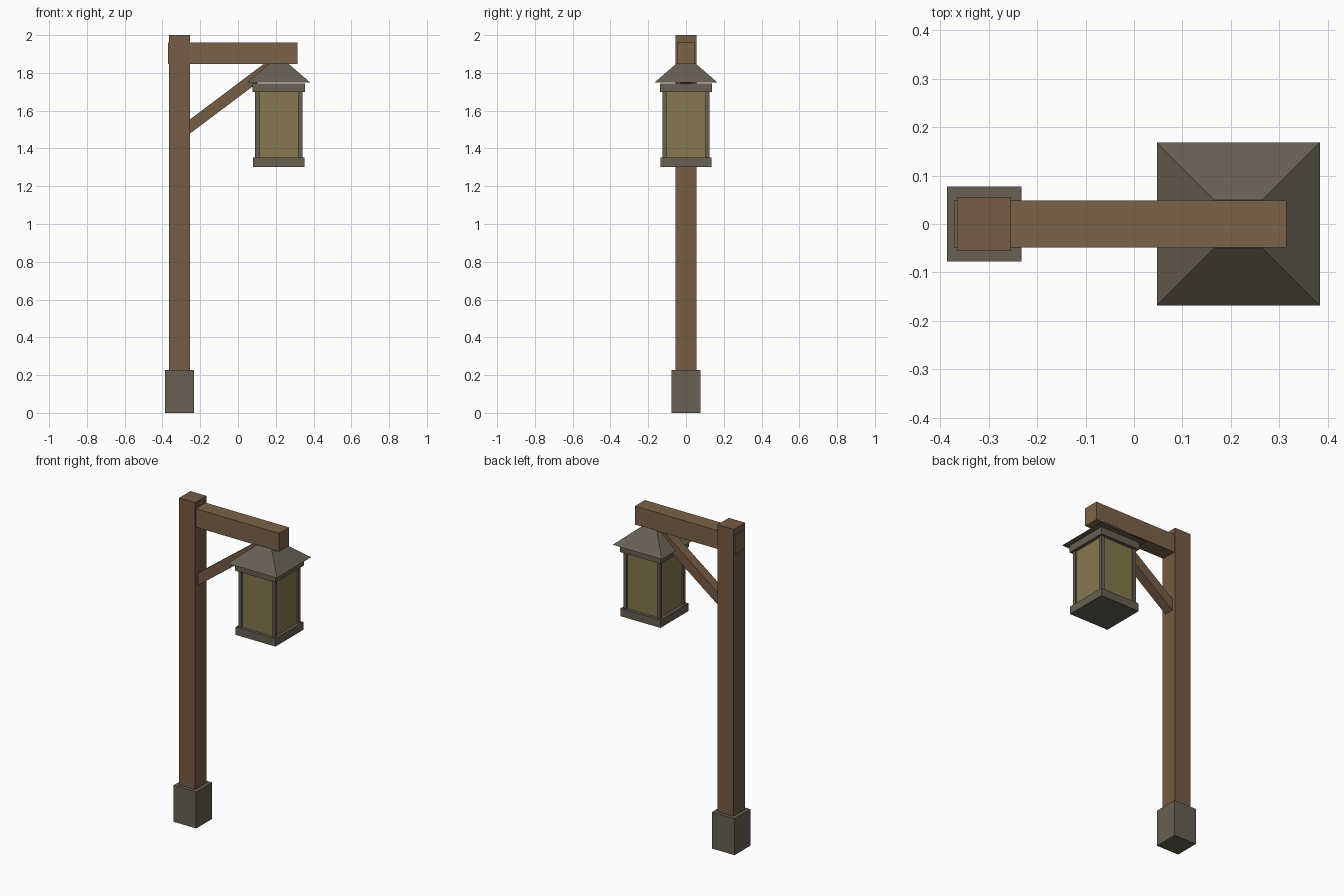
import bpy, bmesh, math
from mathutils import Vector, Matrix

if "Cube" in bpy.data.objects:
    bpy.data.objects.remove(bpy.data.objects["Cube"])

POST_X, LAMP_X = -0.309, 0.2155


def material(name, rgb):
    m = bpy.data.materials.new(name)
    m.diffuse_color = (*rgb, 1)
    m.use_nodes = True
    m.node_tree.nodes["Principled BSDF"].inputs["Base Color"].default_value = m.diffuse_color
    return m


post_wood = material("post_wood", (0.18, 0.105, 0.06))
beam_wood = material("beam_wood", (0.20, 0.125, 0.065))
metal = material("weathered_metal", (0.135, 0.115, 0.085))
glass = material("amber_glass", (0.24, 0.19, 0.08))


def finish(name, bm, mat):
    me = bpy.data.meshes.new(name)
    bm.to_mesh(me)
    bm.free()
    me.materials.append(mat)
    ob = bpy.data.objects.new(name, me)
    bpy.context.collection.objects.link(ob)
    return ob


def box(name, x, y, z, mat):
    """Box from (min, max) ranges."""
    bm = bmesh.new()
    size = [r[1] - r[0] for r in (x, y, z)]
    mid = Vector([(r[0] + r[1]) / 2 for r in (x, y, z)])
    bmesh.ops.create_cube(bm, size=1, matrix=Matrix.Translation(mid) @ Matrix.Diagonal((*size, 1)))
    return finish(name, bm, mat)


def square(name, cx, half, z0, z1, mat, cy=0):
    return box(name, (cx - half, cx + half), (cy - half, cy + half), (z0, z1), mat)


# Post, footing and cross beam
square("footing", POST_X, 0.077, 0, 0.226, metal)
square("post", POST_X, 0.055, 0.1, 2.0, post_wood)
box("beam", (-0.371, 0.315), (-0.0485, 0.0485), (1.846, 1.96), beam_wood)

# Diagonal brace between post and beam
a, b = Vector((-0.28, 0, 1.497)), Vector((0.17, 0, 1.835))
d = b - a
brace = box("brace", (-d.length / 2, d.length / 2), (-0.03, 0.03), (-0.03, 0.03), post_wood)
brace.location = (a + b) / 2
brace.rotation_euler.y = -math.atan2(d.z, d.x)

# Lantern body: base plate, glass, corner bars, top plate
square("lantern_base", LAMP_X, 0.136, 1.303, 1.352, metal)
square("lantern_glass", LAMP_X, 0.117, 1.345, 1.705, glass)
for i, (sx, sy) in enumerate(((-1, -1), (1, -1), (1, 1), (-1, 1))):
    square(f"corner_bar_{i + 1}", LAMP_X + sx * 0.114, 0.011, 1.345, 1.705, metal, sy * 0.114)
square("lantern_top_plate", LAMP_X, 0.138, 1.70, 1.744, metal)

# Hipped lantern roof
bm = bmesh.new()
r2 = math.sqrt(2)
bmesh.ops.create_cone(bm, cap_ends=True, segments=4, radius1=0.168 * r2, radius2=0.05 * r2, depth=0.102,
                      matrix=Matrix.Translation((LAMP_X, 0, 1.799)) @ Matrix.Rotation(math.pi / 4, 4, 'Z'))
xs = [abs(v.co.x - LAMP_X) for v in bm.verts]
if max(xs) > 0.2:  # keep the roof edges parallel to the axes
    bmesh.ops.rotate(bm, verts=bm.verts, cent=(LAMP_X, 0, 0), matrix=Matrix.Rotation(math.pi / 4, 3, 'Z'))
finish("lantern_roof", bm, metal)
